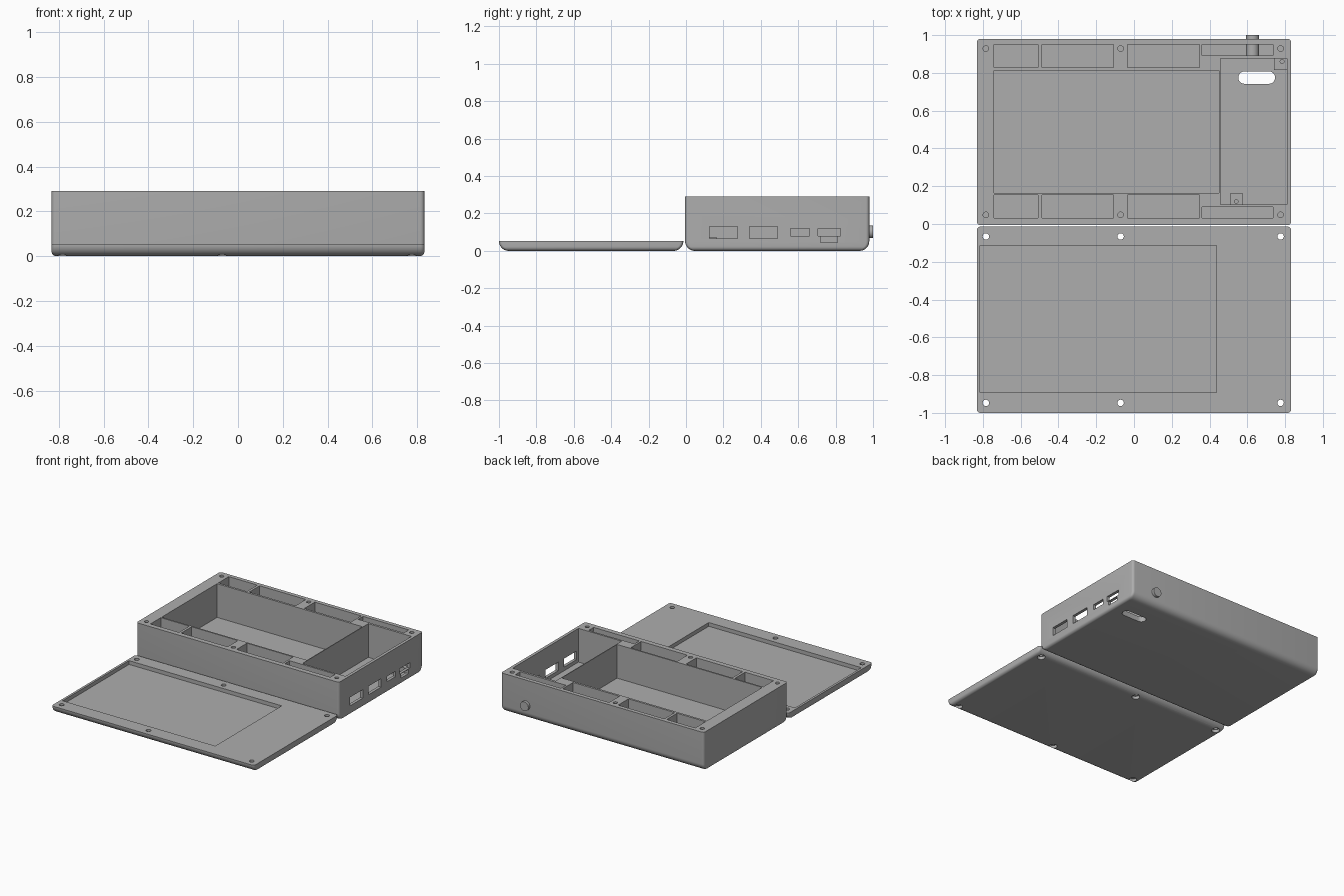
import bpy, bmesh, math
from mathutils import Matrix

if "Cube" in bpy.data.objects:
    bpy.data.objects.remove(bpy.data.objects["Cube"])

grey = bpy.data.materials.new("grey_plastic")
grey.diffuse_color = (0.42, 0.42, 0.42, 1)
grey.use_nodes = True
grey.node_tree.nodes["Principled BSDF"].inputs["Base Color"].default_value = grey.diffuse_color


def add_object(name, bm):
    bmesh.ops.recalc_face_normals(bm, faces=bm.faces[:])
    me = bpy.data.meshes.new(name)
    bm.to_mesh(me)
    bm.free()
    me.materials.append(grey)
    ob = bpy.data.objects.new(name, me)
    bpy.context.collection.objects.link(ob)
    return ob


def box(bm, x0, x1, y0, y1, z0, z1):
    m = Matrix.Translation(((x0 + x1) / 2, (y0 + y1) / 2, (z0 + z1) / 2))
    bmesh.ops.create_cube(bm, size=1, matrix=m @ Matrix.Diagonal((x1 - x0, y1 - y0, z1 - z0, 1)))


def cylinder(bm, x, y, z0, z1, r0, r1=None):
    bmesh.ops.create_cone(bm, cap_ends=True, segments=24, radius1=r0, radius2=r1 or r0,
                          depth=z1 - z0, matrix=Matrix.Translation((x, y, (z0 + z1) / 2)))


def shell(name, y0, y1, height, rx=0.02, ry=0.052, rc=0.018):
    """Tray block: small vertical corner radius, long bottom edges rounded more than the short ones."""
    bm = bmesh.new()
    zs = [ry * (1 - math.cos(math.pi / 2 * i / 10)) for i in range(11)] + [height]
    rings = []
    for z in zs:
        dx, dy = [r - math.sqrt(max(0, r * r - max(0, r - z) ** 2)) for r in (rx, ry)]
        ring = []
        for cx, cy, a0 in ((1, 1, 0), (-1, 1, 90), (-1, -1, 180), (1, -1, 270)):
            for k in range(6):
                a = math.radians(a0 + 18 * k)
                px = cx * (0.832 - dx - rc) + rc * math.cos(a)
                py = (y0 + y1) / 2 + cy * ((y1 - y0) / 2 - dy - rc) + rc * math.sin(a)
                ring.append(bm.verts.new((px, py, z)))
        rings.append(ring)
    n = len(rings[0])
    for a, b in zip(rings, rings[1:]):
        for i in range(n):
            bm.faces.new((a[i], a[(i + 1) % n], b[(i + 1) % n], b[i]))
    bm.faces.new(rings[0])
    bm.faces.new(rings[-1])
    return add_object(name, bm)


def cut(ob, cutter_bm):
    cutter = add_object("cutter", cutter_bm)
    cutter.hide_render = True
    mod = ob.modifiers.new("cut", "BOOLEAN")
    mod.operation, mod.solver, mod.object = "DIFFERENCE", "EXACT", cutter
    dg = bpy.context.evaluated_depsgraph_get()
    me = bpy.data.meshes.new_from_object(ob.evaluated_get(dg))
    ob.modifiers.clear()
    ob.data = me
    bpy.data.objects.remove(cutter)


def smooth(ob):
    bpy.ops.object.select_all(action="DESELECT")
    ob.select_set(True)
    bpy.context.view_layer.objects.active = ob
    bpy.ops.object.shade_smooth_by_angle(angle=math.radians(30))


TOP, FLOOR = 0.29, 0.04
SCREW_X = (-0.784, -0.071, 0.776)

# Case with compartments
case = shell("case", -0.005, 0.98, TOP)
bm = bmesh.new()
box(bm, -0.741, 0.451, 0.164, 0.813, FLOOR, 0.4)      # large compartment
box(bm, 0.457, 0.81, 0.103, 0.876, FLOOR, 0.4)        # board compartment
for x0, x1, w in ((-0.741, -0.507, 0.121), (-0.488, -0.108, 0.121),
                  (-0.034, 0.346, 0.121), (0.361, 0.736, 0.057)):
    box(bm, x0, x1, 0.032, 0.032 + w, FLOOR, 0.4)     # front pockets
    box(bm, x0, x1, 0.95 - w, 0.95, FLOOR, 0.4)       # back pockets
for x in SCREW_X:
    for y in (0.048, 0.929):
        cylinder(bm, x, y, 0.15, 0.4, 0.015)          # screw holes
cut(case, bm)

# Port openings in the right wall
bm = bmesh.new()
for y0, y1, z0, z1 in ((0.126, 0.275, 0.067, 0.13), (0.34, 0.49, 0.067, 0.13),
                       (0.56, 0.66, 0.08, 0.12), (0.706, 0.826, 0.08, 0.12),
                       (0.72, 0.81, 0.045, 0.076)):
    box(bm, 0.79, 0.9, y0, y1, z0, z1)
cut(case, bm)

# Rounded slot through the floor
bm = bmesh.new()
r, vs = 0.033, []
for cx, a0 in ((0.714, -90), (0.585, 90)):
    for k in range(13):
        a = math.radians(a0 + 15 * k)
        vs.append(bm.verts.new((cx + r * math.cos(a), 0.775 + r * math.sin(a), -0.1)))
f = bm.faces.new(vs)
ext = bmesh.ops.extrude_face_region(bm, geom=[f])
bmesh.ops.translate(bm, vec=(0, 0, 0.2), verts=[v for v in ext["geom"] if isinstance(v, bmesh.types.BMVert)])
cut(case, bm)
smooth(case)

# Board standoffs with screw holes
for name, rect, hole in (("front_standoff", (0.51, 0.575, 0.10, 0.164), (0.541, 0.119)),
                         ("back_standoff", (0.741, 0.812, 0.816, 0.878), (0.784, 0.86))):
    bm = bmesh.new()
    box(bm, *rect, FLOOR - 0.005, 0.075)
    post = add_object(name, bm)
    bm = bmesh.new()
    cylinder(bm, *hole, 0.05, 0.2, 0.01)
    cut(post, bm)

# Button through the back wall
bm = bmesh.new()
bmesh.ops.create_cone(bm, cap_ends=True, segments=32, radius1=0.034, radius2=0.034, depth=0.11,
                      matrix=Matrix.Translation((0.628, 0.945, 0.102)) @ Matrix.Rotation(math.pi / 2, 4, "X"))
smooth(add_object("button", bm))

# Lid with shallow recess and countersunk screw holes
lid = shell("lid", -1.0, -0.014, 0.053)
bm = bmesh.new()
box(bm, -0.815, 0.438, -0.892, -0.113, 0.025, 0.2)
cut(lid, bm)
bm = bmesh.new()
for x in SCREW_X:
    for y in (-0.066, -0.947):
        cylinder(bm, x, y, -0.1, 0.2, 0.017)
cut(lid, bm)
bm = bmesh.new()
for x in SCREW_X:
    for y in (-0.066, -0.947):
        cylinder(bm, x, y, -0.02, 0.022, 0.027)
cut(lid, bm)
smooth(lid)
